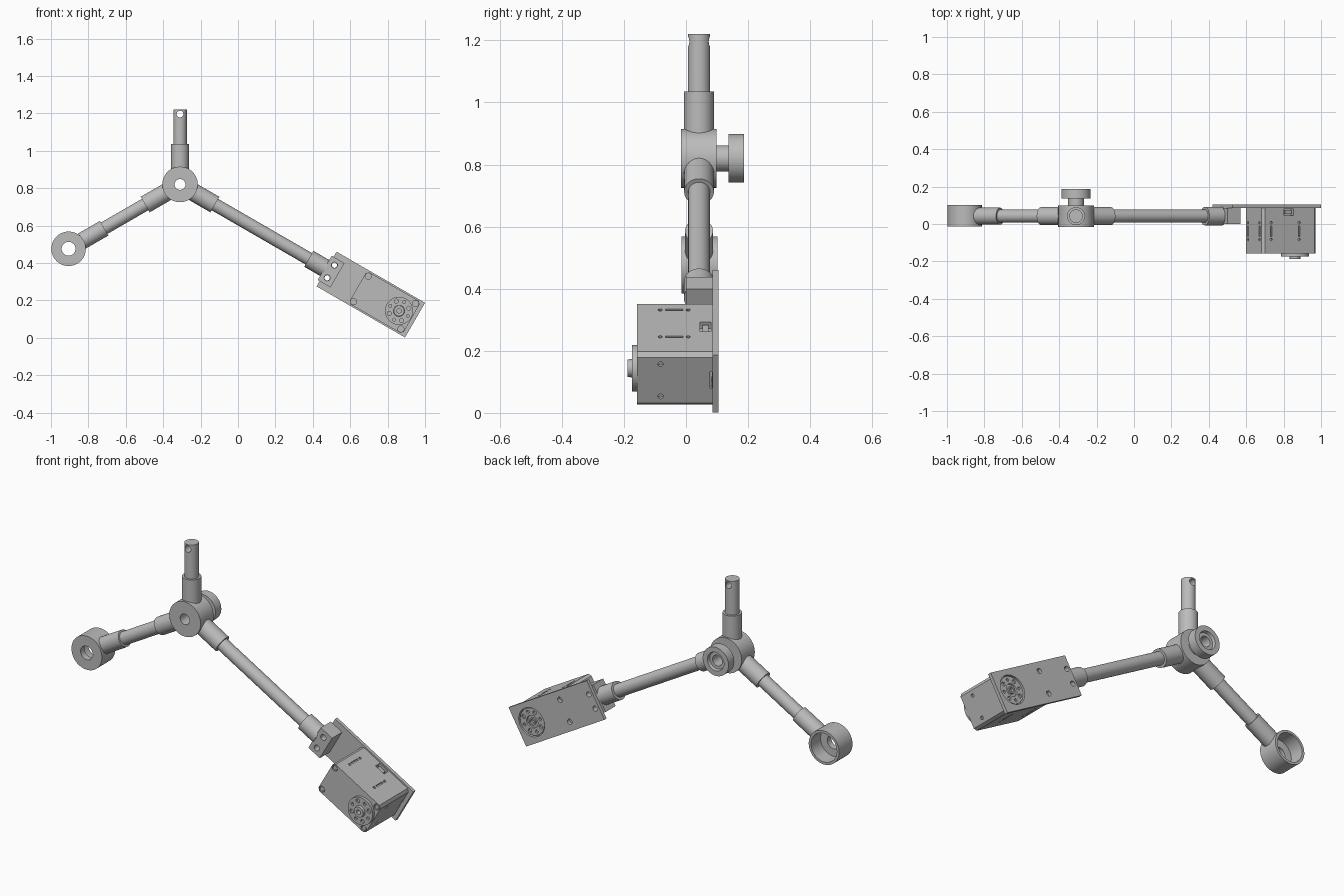
import bpy, bmesh, math
from mathutils import Matrix, Vector

if "Cube" in bpy.data.objects:
    bpy.data.objects.remove(bpy.data.objects["Cube"])

GREY = (0.5, 0.5, 0.5, 1)
grey = bpy.data.materials.new("plain grey")
grey.use_nodes = True
grey.diffuse_color = GREY
grey.node_tree.nodes["Principled BSDF"].inputs["Base Color"].default_value = GREY

HUB_Z = 0.82
AXIS_Y = 0.042


def arm_frame(degrees):
    """Frame at the hub: x runs along the arm, y stays the depth."""
    return Matrix.Translation((-0.31, 0, HUB_Z)) @ Matrix.Rotation(math.radians(degrees), 4, 'Y')


LEFT_ARM, POST, MOTOR_ARM = arm_frame(150), arm_frame(-90), arm_frame(30)
HUB = arm_frame(0)


def box(bm, lo, hi, bevel=0):
    lo, hi = Vector(lo), Vector(hi)
    m = Matrix.Translation((lo + hi) / 2) @ Matrix.Diagonal((*(hi - lo), 1))
    verts = bmesh.ops.create_cube(bm, size=1, matrix=m)["verts"]
    if bevel:
        edges = {e for v in verts for e in v.link_edges
                 if abs(e.verts[0].co.y - e.verts[1].co.y) > 0.01}
        bmesh.ops.bevel(bm, geom=list(edges), offset=bevel, segments=1, affect='EDGES')


def rod(bm, axis, start, length, r, n=48):
    """Cylinder from start, running along +axis."""
    d = Vector({'X': (1, 0, 0), 'Y': (0, 1, 0), 'Z': (0, 0, 1)}[axis])
    m = (Matrix.Translation(Vector(start) + d * length / 2)
         @ d.to_track_quat('Z', 'Y').to_matrix().to_4x4())
    bmesh.ops.create_cone(bm, cap_ends=True, segments=n, radius1=r, radius2=r,
                          depth=length, matrix=m)


def lathe(bm, profile, x=0, n=64):
    """Closed (radius, y) profile turned round a line parallel to y."""
    rings = [[bm.verts.new((x + r * math.cos(2 * math.pi * i / n), y,
                            r * math.sin(2 * math.pi * i / n))) for i in range(n)]
             for r, y in profile]
    for k, a in enumerate(rings):
        b = rings[(k + 1) % len(rings)]
        for i in range(n):
            j = (i + 1) % n
            bm.faces.new((a[i], a[j], b[j], b[i]))
    bmesh.ops.recalc_face_normals(bm, faces=bm.faces)


def to_object(name, bm, frame):
    mesh = bpy.data.meshes.new(name)
    bm.to_mesh(mesh)
    bm.free()
    ob = bpy.data.objects.new(name, mesh)
    ob.matrix_world = frame
    bpy.context.collection.objects.link(ob)
    return ob


def finish(name, bm, frame, cuts=None):
    ob = to_object(name, bm, frame)
    if cuts:
        cutter = to_object(name + "_cutter", cuts, frame)
        cutter.hide_render = True
        mod = ob.modifiers.new("cut", 'BOOLEAN')
        mod.operation, mod.solver, mod.object = 'DIFFERENCE', 'EXACT', cutter
        bpy.context.view_layer.update()
        ob.data = bpy.data.meshes.new_from_object(
            ob.evaluated_get(bpy.context.evaluated_depsgraph_get()))
        ob.modifiers.clear()
        bpy.data.objects.remove(cutter)
    ob.data.materials.clear()
    ob.data.materials.append(grey)
    bpy.ops.object.select_all(action='DESELECT')
    ob.select_set(True)
    bpy.context.view_layer.objects.active = ob
    bpy.ops.object.shade_smooth_by_angle(angle=math.radians(30))
    return ob


def tube(name, frame, start, end, r):
    bm = bmesh.new()
    rod(bm, 'X', (start, AXIS_Y, 0), end - start, r)
    finish(name, bm, frame)


def turned(name, profile, frame, x=0):
    bm = bmesh.new()
    lathe(bm, profile, x)
    finish(name, bm, frame)


# Central hub with its through hole, and the clamp knob behind it
turned("hub", [(0.029, -0.016), (0.095, -0.016), (0.095, 0.098), (0.029, 0.098)], HUB)
turned("knob", [(0.029, 0.09), (0.042, 0.09), (0.042, 0.137), (0.078, 0.137),
                (0.078, 0.187), (0.05, 0.187), (0.046, 0.172), (0.029, 0.172)], HUB)

# Collars and rods of the three arms
for side, frame in (("left", LEFT_ARM), ("post", POST), ("motor", MOTOR_ARM)):
    tube(side + "_hub_collar", frame, 0.081, 0.215, 0.048)
tube("left_rod", LEFT_ARM, 0.2, 0.48, 0.035)
tube("left_end_collar", LEFT_ARM, 0.468, 0.607, 0.045)
tube("motor_rod", MOTOR_ARM, 0.2, 0.81, 0.035)
tube("motor_end_collar", MOTOR_ARM, 0.795, 0.9, 0.049)

# Upright post with a cross hole near its tip
bm, cuts = bmesh.new(), bmesh.new()
rod(bm, 'X', (0.2, AXIS_Y, 0), 0.2, 0.036)
rod(cuts, 'Y', (0.376, -0.1, 0), 0.3, 0.018, 24)
finish("post", bm, POST, cuts)

# Cup shaped end ring, open at the back
turned("end_ring", [(0.037, -0.014), (0.092, -0.014), (0.092, 0.102),
                    (0.078, 0.102), (0.078, 0.02), (0.037, 0.02)], LEFT_ARM, 0.688)

# Bracket block and back plate
SCREWS = [(0.931, 0.039), (0.931, -0.039)]
bm, cuts = bmesh.new(), bmesh.new()
box(bm, (0.893, 0, -0.075), (0.972, 0.086, 0.075))
for u, v in SCREWS:
    rod(cuts, 'Y', (u, -0.1, v), 0.3, 0.016, 24)
finish("bracket_block", bm, MOTOR_ARM, cuts)

AXLE = 1.352
bm, cuts = bmesh.new(), bmesh.new()
box(bm, (0.905, 0.086, -0.107), (1.451, 0.105, 0.107))
for u, v in SCREWS + [(1.12, 0.06), (1.12, -0.06)]:
    rod(cuts, 'Y', (u, 0, v), 0.3, 0.014, 24)
rod(cuts, 'Y', (AXLE, 0, 0), 0.3, 0.078)
finish("back_plate", bm, MOTOR_ARM, cuts)

# Motor housing with vent slots, socket and screw recesses
U0, U1, V, FRONT = 1.097, 1.43, 0.099, -0.158
bm, cuts = bmesh.new(), bmesh.new()
box(bm, (U0, FRONT, -V), (U1, 0.086, V), bevel=0.014)
D = 0.01
for side in (-1, 1):
    for u in (1.148, 1.321):
        box(cuts, (u - 0.005, -0.066, side * V - D), (u + 0.005, -0.01, side * V + D))
        for y in (-0.083, 0.007):
            rod(cuts, 'Z', (u, y, side * V - D), 2 * D, 0.007, 12)
    v = 0.06 * side
    box(cuts, (U0 - D, -0.066, v - 0.005), (U0 + D, -0.01, v + 0.005))
    for y in (-0.083, 0.007):
        rod(cuts, 'X', (U0 - D, y, v), 2 * D, 0.007, 12)
    rod(cuts, 'X', (U1 - D, -0.082, v), 2 * D, 0.009, 16)
    for u in (1.117, 1.409):
        rod(cuts, 'Y', (u, FRONT - D, 0.081 * side * 0.97), 2 * D, 0.0165, 24)
box(cuts, (1.226, 0.045, V - 0.025), (1.286, 0.08, V + D))
box(cuts, (U1 - D, 0.078, -0.03), (U1 + D, 0.084, 0.03))
finish("motor_housing", bm, MOTOR_ARM, cuts)

bm = bmesh.new()
box(bm, (1.236, 0.053, V - 0.03), (1.276, 0.072, V - 0.006))
finish("socket_core", bm, MOTOR_ARM)

# Screw heads sunk in the housing front
bm = bmesh.new()
for u in (1.117, 1.409):
    for v in (-0.0786, 0.0786):
        rod(bm, 'Y', (u, FRONT + 0.003, v), 0.01, 0.0135, 6)
finish("housing_screws", bm, MOTOR_ARM)


def horn(name, profile, y):
    """Drive disc with a ring of alternating large and small holes."""
    bm, cuts = bmesh.new(), bmesh.new()
    lathe(bm, profile, AXLE)
    for i in range(8):
        a = math.pi * i / 4
        rod(cuts, 'Y', (AXLE + 0.054 * math.cos(a), y - D, 0.054 * math.sin(a)),
            2 * D, 0.011 if i % 2 else 0.008, 16)
    finish(name, bm, MOTOR_ARM, cuts)


horn("front_horn", [(0.012, -0.15), (0.075, -0.15), (0.075, -0.174), (0.03, -0.174),
                    (0.028, -0.188), (0.012, -0.188)], -0.174)
horn("back_horn", [(0.012, 0.08), (0.073, 0.08), (0.073, 0.099), (0.034, 0.099),
                   (0.032, 0.092), (0.02, 0.092), (0.02, 0.1), (0.012, 0.1)], 0.099)
